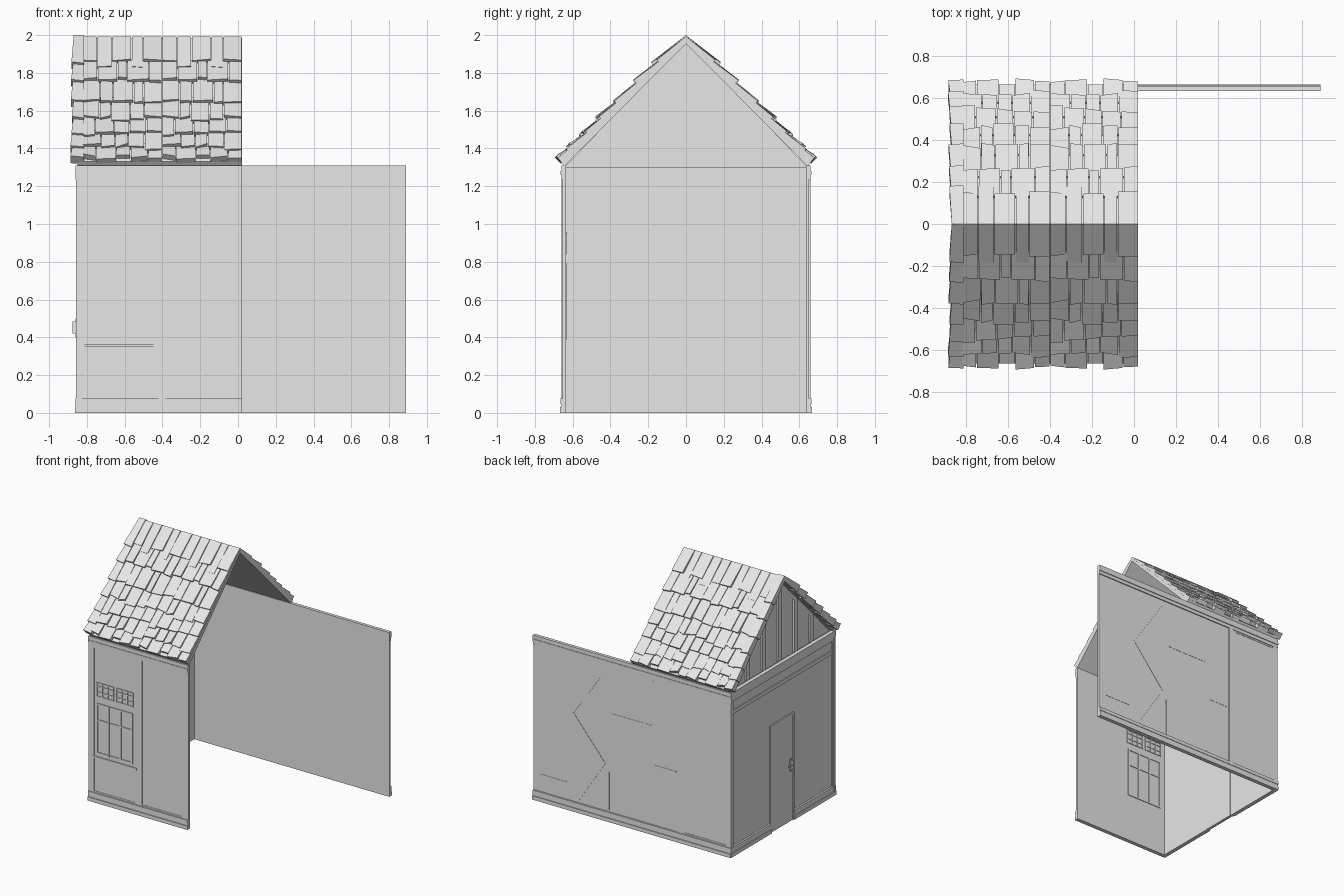
import bpy, math, random
from mathutils import Vector

if "Cube" in bpy.data.objects:
    bpy.data.objects.remove(bpy.data.objects["Cube"])

mat = bpy.data.materials.new("plain_grey")
mat.diffuse_color = (0.8, 0.8, 0.8, 1)
mat.use_nodes = True
mat.node_tree.nodes["Principled BSDF"].inputs["Base Color"].default_value = mat.diffuse_color

HEX = [(0, 3, 2, 1), (4, 5, 6, 7), (0, 1, 5, 4), (1, 2, 6, 5), (2, 3, 7, 6), (3, 0, 4, 7)]


def box(x0, x1, y0, y1, z0, z1):
    return [(x0, y0, z0), (x1, y0, z0), (x1, y1, z0), (x0, y1, z0),
            (x0, y0, z1), (x1, y0, z1), (x1, y1, z1), (x0, y1, z1)]


def build(name, solids):
    """One flat-shaded object from several eight-cornered solids."""
    verts, faces = [], []
    for s in solids:
        n = len(verts)
        verts += s
        # keep normals outward when the corner order is mirrored
        a, b, c, d = (Vector(s[i]) for i in (0, 1, 3, 4))
        flip = (b - a).cross(c - a).dot(d - a) < 0
        faces += [tuple(n + i for i in (f[::-1] if flip else f)) for f in HEX]
    me = bpy.data.meshes.new(name)
    me.from_pydata(verts, [], faces)
    me.materials.append(mat)
    ob = bpy.data.objects.new(name, me)
    bpy.context.collection.objects.link(ob)
    return ob


def prism(name, poly, x0, x1):
    """Extrude a (y, z) outline along x."""
    n = len(poly)
    verts = [(x0, y, z) for y, z in poly] + [(x1, y, z) for y, z in poly]
    faces = [tuple(range(n)), tuple(range(2 * n - 1, n - 1, -1))]
    faces += [(i, i + n, (i + 1) % n + n, (i + 1) % n) for i in range(n)]
    me = bpy.data.meshes.new(name)
    me.from_pydata(verts, [], faces)
    me.materials.append(mat)
    ob = bpy.data.objects.new(name, me)
    bpy.context.collection.objects.link(ob)


L, R, E, H = -0.845, 0.02, 0.89, 1.31   # left wall, house end, long wall end, eaves

# --- walls
build("front_wall", [box(L, R, -0.65, -0.635, 0, H)])
build("back_wall", [box(L, E, 0.635, 0.65, 0, H)])
build("side_wall", [box(L, L + 0.015, -0.65, 0.65, 0, H)])


def facade(name, s, x_end):
    """Rails, posts and panel beads on a long wall; s = -1 front, 1 back."""
    def b(x0, x1, z0, z1, depth):
        y0, y1 = sorted((s * 0.64, s * (0.65 + depth)))
        return box(x0, x1, y0, y1, z0, z1)
    rails = [(0, 0.03, 0.017), (0.03, 0.048, 0.01), (0.048, 0.075, 0.014),
             (1.235, 1.262, 0.008), (1.262, 1.28, 0.014), (1.28, H, 0.01)]
    build(name + "_rails", [b(-0.86, x_end, *r) for r in rails])
    posts = [(-0.858, -0.825), (-0.435, -0.42), (-0.42, -0.385), (-0.025, R)]
    if s > 0:
        posts = posts[:3]
    build(name + "_posts", [b(x0, x1, 0.07, 1.24, 0.004 + 0.004 * (i % 2 == 0))
                            for i, (x0, x1) in enumerate(posts)])
    beads = []
    for x0, x1 in [(-0.825, -0.435), (-0.385, -0.025)][:2 if s < 0 else 1]:
        w = 0.012
        beads += [b(x0, x0 + w, 0.075, 1.235, 0.003), b(x1 - w, x1, 0.075, 1.235, 0.003),
                  b(x0, x1, 0.075, 0.087, 0.003), b(x0, x1, 1.223, 1.235, 0.003)]
    build(name + "_panel_beads", beads)


facade("front", -1, R)
facade("back", 1, E)


# --- windows, showing on both faces of the front wall
def window(name, x0, x1, z0, z1, cols, rows, t):
    y0, y1 = -0.656, -0.629
    bars = []
    for i in range(cols + 1):
        x = x0 + (x1 - x0) * i / cols
        bars.append(box(x - t, x + t, y0, y1, z0 - t, z1 + t))
    for z in [z0] + rows + [z1]:
        bars.append(box(x0, x1, y0 + 0.001, y1 - 0.001, z - t, z + t))
    build(name, bars)


window("main_window", -0.785, -0.478, 0.395, 0.785, 3, [0.655], 0.006)
window("upper_window_left", -0.79, -0.645, 0.845, 0.953, 3, [0.88, 0.925], 0.004)
window("upper_window_right", -0.617, -0.47, 0.845, 0.953, 3, [0.88, 0.925], 0.004)
build("window_sill", [box(-0.825, -0.435, -0.658, -0.64, 0.35, 0.365)])

# --- shallow timber seams on the outer face of the back wall
seams = [(-0.17, 0.09, -0.17, 1.22), (0.225, 0.09, 0.225, 0.39), (0.26, 1.19, 0.54, 0.78),
         (0.54, 0.78, 0.26, 0.45), (0.26, 0.45, 0.49, 0.1), (0.2, 0.86, -0.15, 0.86),
         (0.83, 0.21, 0.59, 0.21), (-0.18, 0.55, -0.37, 0.55), (0.88, 0.08, 0.88, 1.23)]
plates = []
for xa, za, xb, zb in seams:
    d = Vector((xb - xa, zb - za)).normalized() * 0.004
    ring = [(xa - d.y, za + d.x), (xb - d.y, zb + d.x), (xb + d.y, zb - d.x), (xa + d.y, za - d.x)]
    plates.append([(x, 0.648, z) for x, z in ring] + [(x, 0.652, z) for x, z in ring])
build("back_wall_seams", plates)

# --- left side: plinth, header bands, corner posts, door
side = []
for y0, y1 in ((-0.66, -0.14), (0.15, 0.66)):
    side += [box(-0.862, L, y0, y1, 0, 0.03), box(-0.855, L, y0, y1, 0.03, 0.048),
             box(-0.859, L, y0, y1, 0.048, 0.075)]
build("side_plinth", side)
build("side_header", [box(-0.852, L, -0.655, 0.655, 1.13, 1.16),
                      box(-0.855, L, -0.66, 0.66, 1.235, 1.262),
                      box(-0.86, L, -0.66, 0.66, 1.262, H)])
build("side_corner_posts", [box(-0.855, L, min(s * 0.625, s * 0.657), max(s * 0.625, s * 0.657), 0.07, 1.24)
                            for s in (-1, 1)])
build("door", [box(-0.85, -0.827, -0.13, 0.14, 0, 0.84)])
build("door_frame", [box(-0.855, L, -0.145, -0.13, 0, 0.855), box(-0.855, L, 0.14, 0.155, 0, 0.855),
                     box(-0.855, L, -0.13, 0.14, 0.84, 0.855)])
build("door_handle", [box(-0.86, -0.849, -0.11, -0.09, 0.4, 0.5),
                      box(-0.876, -0.86, -0.106, -0.094, 0.42, 0.485),
                      box(-0.876, -0.868, -0.106, -0.05, 0.45, 0.46)])

# --- gable set back under the roof, with studs
prism("gable", [(-0.645, H - 0.01), (0.645, H - 0.01), (0, 1.965)], -0.815, -0.8)
build("gable_studs", [box(-0.83, -0.815, y - 0.02, y + 0.02, H, 1.93 - abs(y))
                      for y in (-0.4, -0.2, 0, 0.2, 0.4)])

# --- roof deck
prism("roof_deck", [(0, 1.985), (0.665, 1.33), (0.645, 1.305), (0, 1.955),
                    (-0.645, 1.305), (-0.665, 1.33)], -0.85, R)


def slope(x, y, n, s):
    """Point on one roof slope, raised by n along the slope normal."""
    if y <= 0:
        return (x, 0, 1.975 + min(n, 0.025))
    return (x, s * (y + 0.7 * n), 1.975 - 0.985 * y + 0.7 * n)


def tile(x0, x1, ya, yb0, yb1, lift0, lift1, s, flare=0.0, under=0.0, top=0.018):
    return [slope(x0, ya, -under, s), slope(x1, ya, -under, s),
            slope(x1, yb1, lift1 - 0.035 - under, s), slope(x0 - flare, yb0, lift0 - 0.035 - under, s),
            slope(x0, ya, top, s), slope(x1, ya, top, s),
            slope(x1, yb1, lift1, s), slope(x0 - flare, yb0, lift0, s)]


# --- shingles: one ragged module, used twice along x and on both slopes
rows = [0, 0.15, 0.245, 0.35, 0.445, 0.53, 0.6, 0.655]
WID = 0.422
rng = random.Random(7)
module = []
for r in range(7):
    ya, yb = rows[r], rows[r + 1]
    cuts = [0] + [(i + rng.uniform(-0.22, 0.22)) * WID / 5 for i in range(1, 5)] + [WID]
    for i in range(5):
        if r == 0:      # ridge pieces alternate long and short
            end = yb + (0.012 if i % 2 else -0.02)
            a, b, lift = end, end + rng.uniform(-0.006, 0.006), 0.03
        else:
            end = yb + rng.uniform(-0.012, 0.008)
            a, b = end + rng.uniform(-0.008, 0.008), end + rng.uniform(-0.008, 0.008)
            lift = 0.036
        start = 0 if r == 0 else ya - 0.03
        module.append((cuts[i] + 0.003, cuts[i + 1] - 0.002, start, a, b,
                       lift + rng.uniform(-0.006, 0.009), lift + rng.uniform(-0.006, 0.009)))

for side_name, s in (("front", -1), ("back", 1)):
    build(side_name + "_shingles",
          [tile(x0 + off, x1 + off, ya, a, b, l0, l1, s)
           for off in (-0.824, -0.824 + WID) for x0, x1, ya, a, b, l0, l1 in module])

    # --- overlapping edge pieces along the left verge
    verge = []
    vr = random.Random(3)
    for r in range(7):
        ya, yb = rows[r], rows[r + 1]
        verge.append(tile(-0.868 - vr.uniform(0, 0.008), -0.815, 0 if r == 0 else ya - 0.025, yb, yb + 0.005,
                          0.04 + vr.uniform(0, 0.01), 0.042, s, flare=0.012, under=0.02,
                          top=0.025))
    build(side_name + "_verge_pieces", verge)
